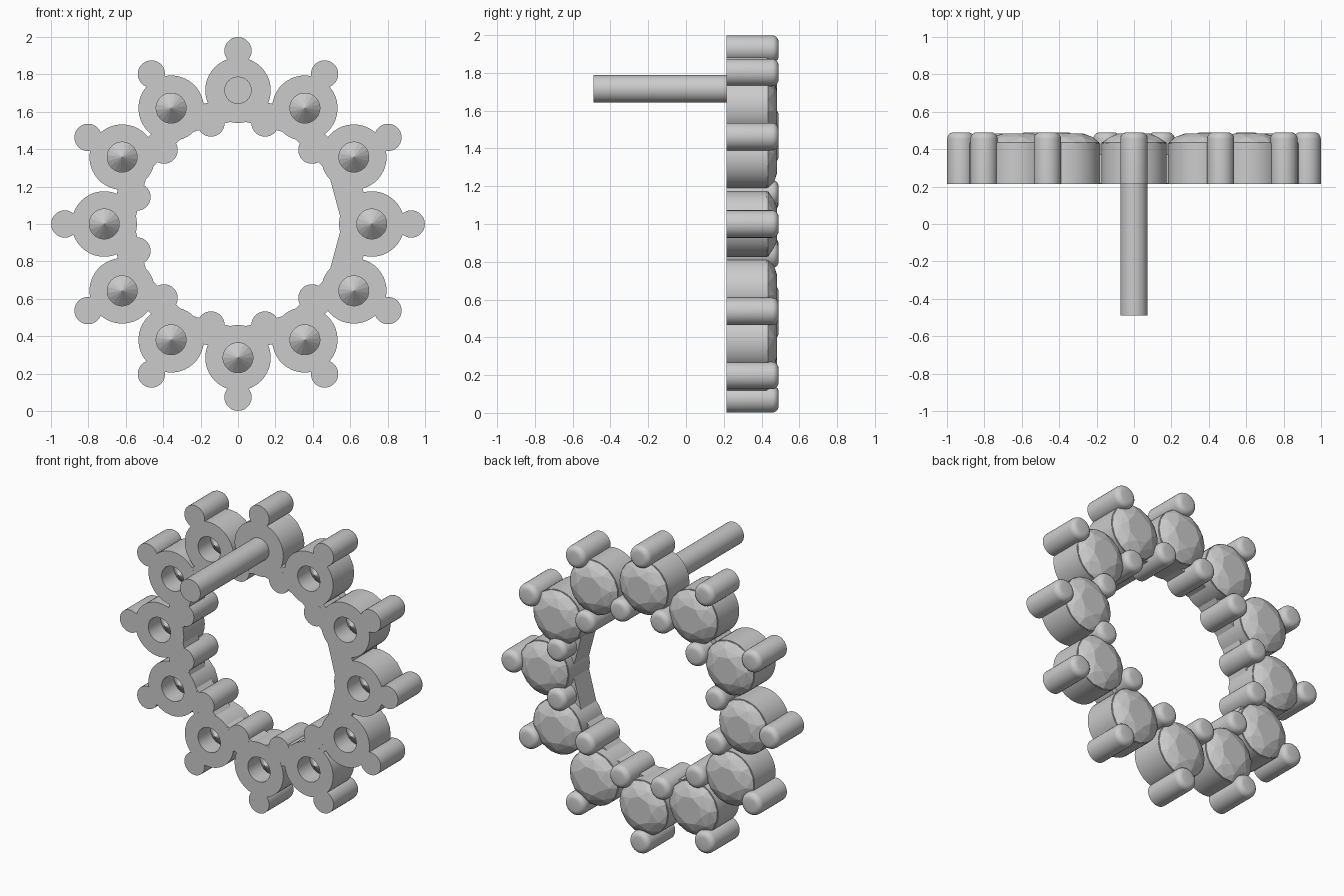
import bpy, bmesh, math
from mathutils import Matrix, Vector

if "Cube" in bpy.data.objects:
    bpy.data.objects.remove(bpy.data.objects["Cube"])

N = 12
RING = 0.715                       # radius through the stones
FRONT, BACK = 0.215, 0.49
AXIS = Matrix.Rotation(-math.pi / 2, 4, 'X')   # local z -> world +y


def place(radius, deg):
    a = math.radians(deg)
    return (Matrix.Translation((radius * math.cos(a), 0, 1 + radius * math.sin(a)))
            @ Matrix.Rotation(-a, 4, 'Y') @ AXIS)


def finish(bm, name, matrix, smooth=True):
    bmesh.ops.recalc_face_normals(bm, faces=bm.faces)
    me = bpy.data.meshes.new(name)
    bm.to_mesh(me)
    bm.free()
    ob = bpy.data.objects.new(name, me)
    bpy.context.collection.objects.link(ob)
    ob.matrix_world = matrix
    if smooth:
        bpy.ops.object.select_all(action='DESELECT')
        ob.select_set(True)
        bpy.context.view_layer.objects.active = ob
        bpy.ops.object.shade_smooth_by_angle(angle=math.radians(35))
    return ob


def lathe(name, profile, matrix, steps=40, closed=False):
    bm = bmesh.new()
    vs = [bm.verts.new((r, 0, h)) for r, h in profile]
    es = [bm.edges.new(p) for p in zip(vs, vs[1:])]
    if closed:
        es.append(bm.edges.new((vs[-1], vs[0])))
    bmesh.ops.spin(bm, geom=vs + es, cent=(0, 0, 0), axis=(0, 0, 1),
                   angle=2 * math.pi, steps=steps)
    bmesh.ops.remove_doubles(bm, verts=bm.verts, dist=1e-5)
    return finish(bm, name, matrix)


def prong(name, radius, deg):
    r, b = 0.073, 0.035
    cap = [(r - b + b * math.cos(t), BACK - b + b * math.sin(t))
           for t in (i * math.pi / 10 for i in range(6))]
    lathe(name, [(0, FRONT), (r, FRONT)] + cap + [(0, BACK)], place(radius, deg), 32)


def gem(name, matrix):
    # brilliant cut: table, bezel points, girdle and pavilion tip
    bm = bmesh.new()
    for count, r, h, off in ((8, 0.09, 0.483, 0), (8, 0.137, 0.465, 0.5),
                             (16, 0.173, 0.435, 0), (16, 0.173, 0.425, 0)):
        for i in range(count):
            a = 2 * math.pi * (i + off) / count
            bm.verts.new((r * math.cos(a), r * math.sin(a), h))
    bm.verts.new((0, 0, 0.27))
    bmesh.ops.convex_hull(bm, input=bm.verts)
    finish(bm, name, matrix, smooth=False)


for i in range(N):
    deg = i * 30
    here = place(RING, deg)
    # stone cup, solid behind the post and pierced elsewhere
    if deg == 90:
        lathe("post_cup", [(0, FRONT), (0.175, FRONT), (0.175, 0.43), (0, 0.43)], here)
    else:
        lathe("stone_cup", [(0.08, FRONT), (0.175, FRONT), (0.175, 0.43),
                            (0.165, 0.43), (0.08, 0.35)], here, closed=True)
    gem("stone", here)
    prong("outer_prong", 0.926, deg)
    # two inner prongs on the +x side sit further out
    mid = deg + 15
    prong("inner_prong", 0.62 if mid in (15, 345) else 0.559, mid)
    # link between neighbouring cups
    bm = bmesh.new()
    bmesh.ops.create_cube(bm, size=1, matrix=Matrix.Translation((0, 0, 0.293))
                          @ Matrix.Diagonal((0.13, 0.21, 0.155, 1)))
    finish(bm, "link", place(0.603, mid), smooth=False)

# straight ear post
lathe("post", [(0, -0.49), (0.073, -0.49), (0.073, 0.23), (0, 0.23)], place(RING, 90), 32)
